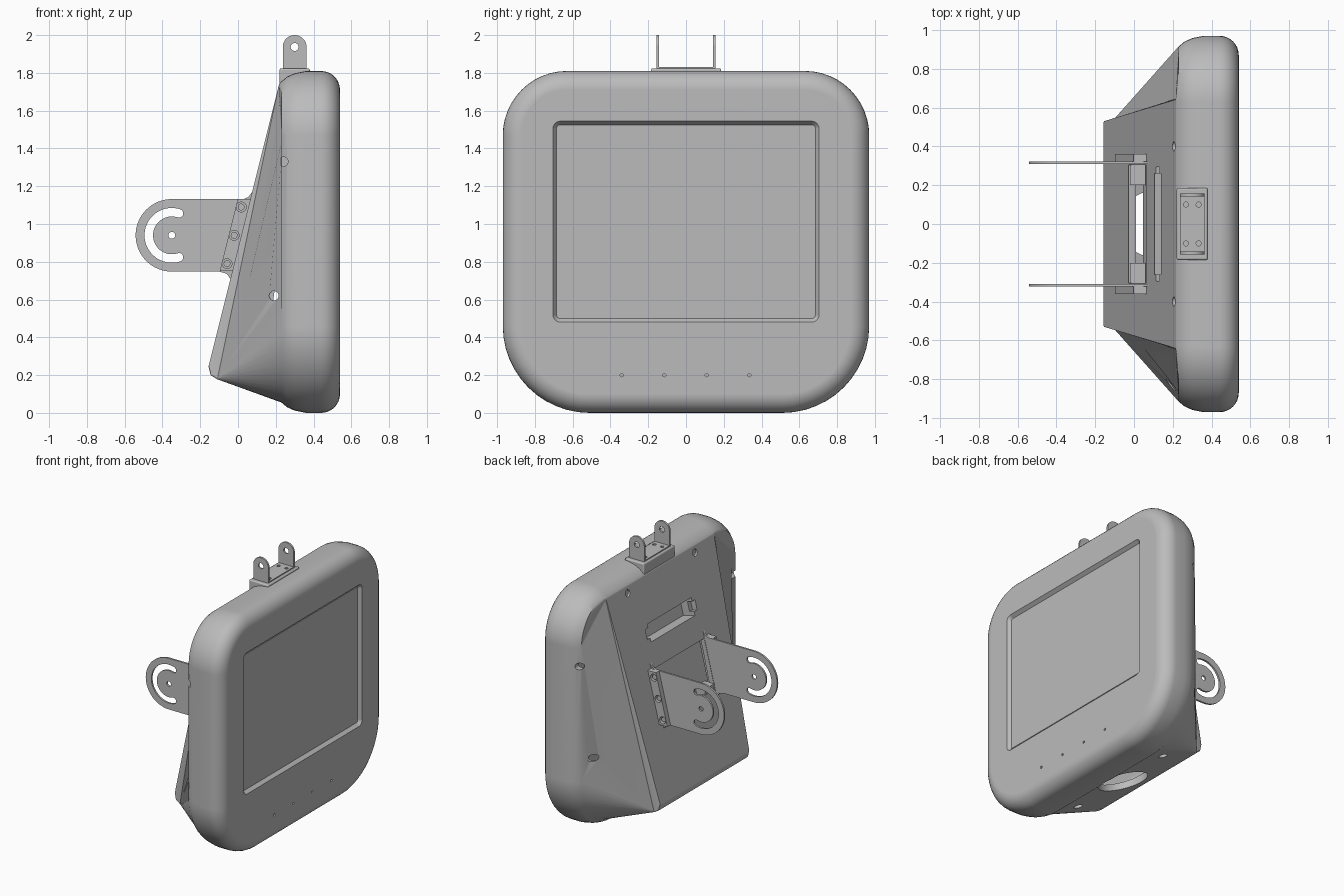
import bpy, bmesh
from math import sin, cos, pi, atan, radians

if "Cube" in bpy.data.objects:
    bpy.data.objects.remove(bpy.data.objects["Cube"], do_unlink=True)

grey = bpy.data.materials.new("plain grey")
grey.use_nodes = True
grey.diffuse_color = (0.5, 0.5, 0.5, 1)
grey.node_tree.nodes["Principled BSDF"].inputs["Base Color"].default_value = (0.5, 0.5, 0.5, 1)

TILT = atan(0.25)          # lean of the rear panel
STEPS = 12                 # segments per rounded corner


def back(z):
    """x of the sloping rear panel at height z"""
    return -0.155 + (z - 0.25) * 0.25


def activate(ob):
    bpy.ops.object.select_all(action='DESELECT')
    ob.select_set(True)
    bpy.context.view_layer.objects.active = ob


def finish(ob):
    ob.data.materials.clear()
    ob.data.materials.append(grey)
    activate(ob)
    bpy.ops.object.shade_smooth_by_angle(angle=radians(32))
    ob.modifiers.new("normals", 'WEIGHTED_NORMAL').keep_sharp = True
    return ob


def ring(x_of, corners):
    """closed loop through four rounded corners (centre y, centre z, radius)"""
    pts = []
    for k, (cy, cz, r) in enumerate(corners):
        for i in range(STEPS + 1):
            a = pi / 2 * (k + i / STEPS)
            y, z = cy + r * cos(a), cz + r * sin(a)
            pts.append((x_of(z), y, z))
    return pts


def loft(name, rings):
    bm = bmesh.new()
    loops = [[bm.verts.new(p) for p in r] for r in rings]
    n = len(loops[0])
    for a, b in zip(loops, loops[1:]):
        for i in range(n):
            j = (i + 1) % n
            bm.faces.new((a[i], a[j], b[j], b[i]))
    bm.faces.new(loops[0])
    bm.faces.new(loops[-1])
    bmesh.ops.recalc_face_normals(bm, faces=bm.faces)
    me = bpy.data.meshes.new(name)
    bm.to_mesh(me)
    bm.free()
    ob = bpy.data.objects.new(name, me)
    bpy.context.collection.objects.link(ob)
    return ob


def box(name, loc, size, tilt=0.0):
    bpy.ops.mesh.primitive_cube_add(size=1, location=loc, rotation=(0, tilt, 0))
    ob = bpy.context.object
    ob.name, ob.scale = name, size
    return ob


def cyl(name, loc, r, depth, axis, sides=24):
    rot = {'x': (0, pi / 2, 0), 'y': (pi / 2, 0, 0), 'z': (0, 0, 0)}[axis]
    bpy.ops.mesh.primitive_cylinder_add(vertices=sides, radius=r, depth=depth, location=loc, rotation=rot)
    bpy.context.object.name = name
    return bpy.context.object


def cut(ob, cutter):
    cutter.hide_render = True
    bpy.context.view_layer.update()
    activate(ob)
    m = ob.modifiers.new("cut", 'BOOLEAN')
    m.operation, m.solver, m.object = 'DIFFERENCE', 'EXACT', cutter
    bpy.ops.object.modifier_apply(modifier=m.name)
    bpy.data.objects.remove(cutter, do_unlink=True)


def arc(cx, cz, r, a0, a1, n=24):
    return [(cx + r * cos(radians(a0 + (a1 - a0) * i / n)),
             cz + r * sin(radians(a0 + (a1 - a0) * i / n))) for i in range(n + 1)]


def plate(name, outlines, y, thick):
    """flat sheet in the xz plane; outlines after the first are holes"""
    cu = bpy.data.curves.new(name, 'CURVE')
    cu.dimensions, cu.fill_mode, cu.extrude = '2D', 'BOTH', thick / 2
    for pts in outlines:
        s = cu.splines.new('POLY')
        s.points.add(len(pts) - 1)
        for p, (x, z) in zip(s.points, pts):
            p.co = (x, z, 0, 1)
        s.use_cyclic_u = True
    ob = bpy.data.objects.new(name, cu)
    bpy.context.collection.objects.link(ob)
    ob.location.y, ob.rotation_euler.x = y, pi / 2
    activate(ob)
    bpy.ops.object.convert(target='MESH')
    return finish(bpy.context.object)


# Housing: rear panel rings, then the rounded front slab
def panel_ring(zb, yb, dx, zt, yt):
    return ring(lambda z: back(z) + (dx if z < 0.9 else 0),
                [(yt, zt, .01), (-yt, zt, .01), (-yb, zb, .01), (yb, zb, .01)])


def slab_ring(x, off):
    t, b = 0.34 - off, 0.46 - off
    return ring(lambda z: x, [(.63, 1.47, t), (-.63, 1.47, t), (-.51, .46, b), (.51, .46, b)])


def housing_shape(name):
    rings = [panel_ring(.255, .52, 0, 1.72, .63), panel_ring(.21, .523, .0225, 1.725, .633),
             panel_ring(.188, .525, .063, 1.73, .635)]
    rings += [slab_ring(x, o) for x, o in ((.23, .055), (.26, .03), (.3, .012), (.36, 0))]
    rings += [slab_ring(.44 + .1 * sin(t * pi / 16), .1 * (1 - cos(t * pi / 16))) for t in range(9)]
    return loft(name, rings)


housing = housing_shape("housing")

# Hollow interior, leaving solid material round the hand grip
cavity = housing_shape("cavity")
for v in cavity.data.vertices:
    v.co = (.25 + (v.co.x - .25) * .85, v.co.y * .95, .9 + (v.co.z - .9) * .95)
cut(cavity, box("grip_boss", (back(1.36), 0, 1.36), (.3, .64, .2), TILT))
cut(housing, cavity)

# Hand grip slot with narrow ends, and rear opening between the brackets
cut(housing, box("grip_cut", (back(1.36), 0, 1.36), (.2, .52, .13), TILT))
cut(housing, box("grip_end_cut", (back(1.36), 0, 1.36), (.08, .59, .075), TILT))
cut(housing, box("rear_cut", (back(.94), 0, .94), (.3, .61, .37), TILT))

# Screen recess with sloping rim
def screen_ring(x, r):
    return ring(lambda z: x, [(.665, 1.505, r), (-.665, 1.505, r), (-.665, .52, r), (.665, .52, r)])


cut(housing, loft("screen_cut", [screen_ring(.515, .02), screen_ring(.56, .055)]))

# Drilled holes: front dots, sides, upper rear, underside
for y in (-.34, -.115, .11, .335):
    cut(housing, cyl("dot_cut", (.54, y, .2), .009, .04, 'x', 12))
for s in (-1, 1):
    cut(housing, cyl("side_cut", (.24, s * .95, 1.33), .025, .2, 'y'))
    cut(housing, cyl("side_cut", (.19, s * .9, .62), .025, .24, 'y'))
    cut(housing, cyl("rear_hole_cut", (.22, s * .4, 1.69), .025, .08, 'x'))
    cut(housing, cyl("foot_cut", (.12, s * .45, .08), .03, .12, 'z'))
cut(housing, cyl("cable_cut", (.1, 0, .1), .17, .3, 'z', 48))
finish(housing)

# Screen glass and inner mounting wall
finish(box("screen", (.516, 0, 1.0125), (.006, 1.362, 1.015)))
finish(box("inner_wall", (back(.96) + .09, 0, .96), (.015, .7, .48), TILT))

# Swivel brackets, clamp strips, bolts and inner ledges on both sides
cx, cz = -.35, .94
side_outline = arc(cx, cz, .192, 90, 270, 32) + [
    (-.1, .748), (-.06, .737), (-.042, .712), (.0, .712),
    (.11, 1.17), (.075, 1.17), (.055, 1.143), (.03, 1.132)]
slot = (arc(cx, cz, .145, 72, 288, 36) + arc(cx + .122 * cos(radians(288)), cz - .122 * sin(radians(72)), .0225, 300, 456, 8)
        + arc(cx, cz, .1, 288, 72, 36) + arc(cx + .122 * cos(radians(72)), cz + .122 * sin(radians(72)), .0225, -96, 60, 8))
bolt_heights = (.79, .94, 1.09)
strip = [(back(z) + d, z) for z, d in ((.75, -.067), (.75, .02), (1.132, .02), (1.132, -.067))]
for s, side in ((-1, "right"), (1, "left")):
    plate(side + "_bracket", [side_outline, slot, arc(cx, cz, .018, 0, 345, 23)], s * .315, .014)
    plate(side + "_clamp_strip",
          [strip] + [arc(back(z) - .038, z, .026, 0, 345, 23) for z in bolt_heights], s * .341, .038)
    for z in bolt_heights:
        finish(cyl(side + "_bolt", (back(z) - .038, s * .334, z), .018, .03, 'y'))
    finish(box(side + "_ledge", (.02, s * .255, .77), (.08, .11, .06)))

# Top mount: pedestal, drilled base plate and two eyed lugs
pedestal = box("top_pedestal", (.3, 0, 1.762), (.16, .37, .124))
activate(pedestal)
bpy.ops.object.transform_apply(location=False, rotation=False, scale=True)
bevel = pedestal.modifiers.new("bevel", 'BEVEL')
bevel.width, bevel.segments = .008, 2
finish(pedestal)
base = box("top_base_plate", (.3, 0, 1.826), (.126, .3, .012))
for x in (.268, .333):
    for y in (-.1, .1):
        cut(base, cyl("screw_cut", (x, y, 1.83), .013, .04, 'z', 16))
finish(base)
lug = [(.237, 1.82), (.363, 1.82)] + arc(.3, 1.937, .063, 0, 180)
for s, side in ((-1, "right"), (1, "left")):
    plate(side + "_lug", [lug, arc(.3, 1.937, .021, 0, 345, 23)], s * .15, .014)
